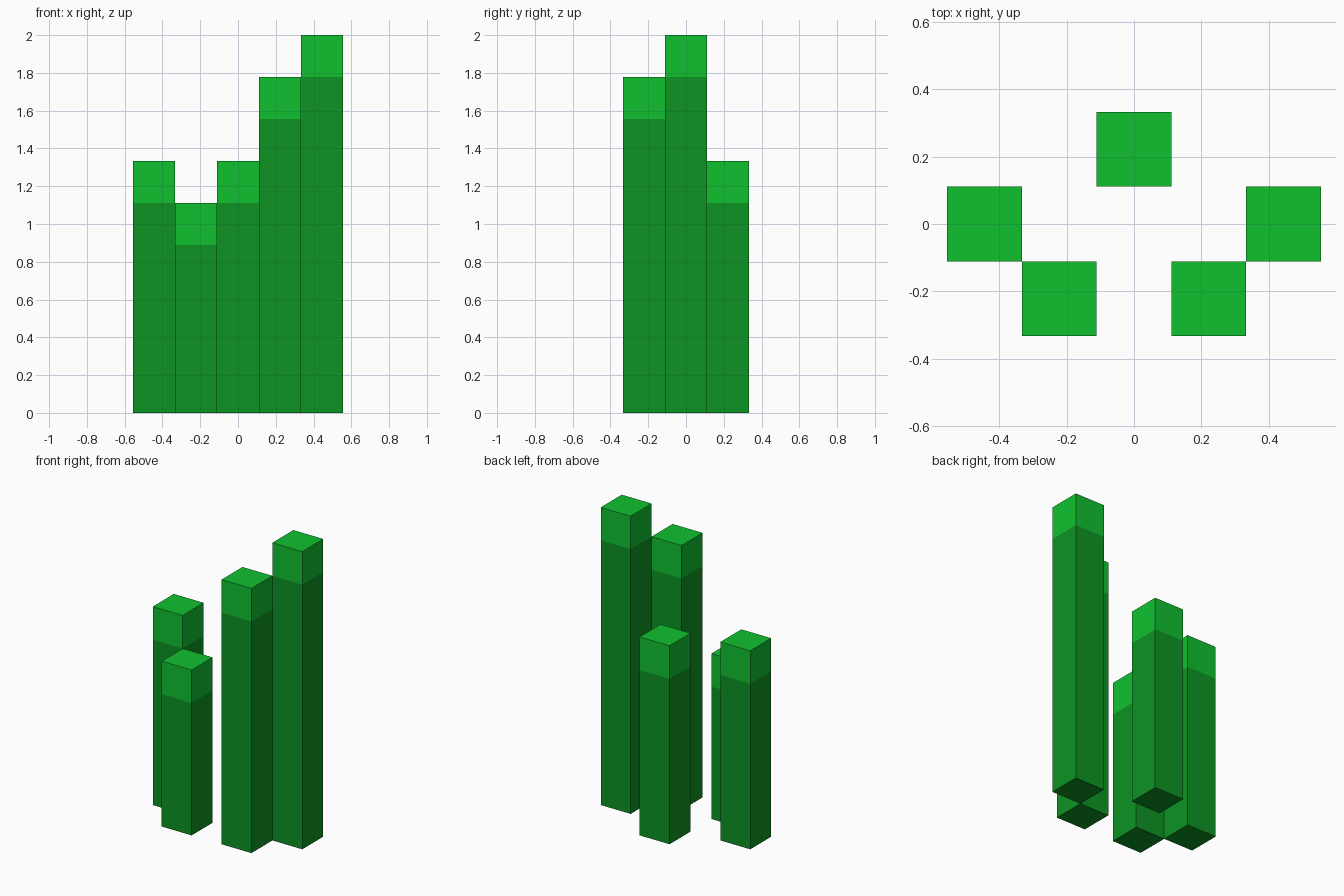
import bpy
import bmesh
from mathutils import Matrix, Vector

cube = bpy.data.objects.get("Cube")
if cube:
    bpy.data.objects.remove(cube, do_unlink=True)

U = 2 / 9  # one block


def make_material(name, color):
    mat = bpy.data.materials.new(name)
    mat.diffuse_color = color
    mat.use_nodes = True
    node = next(n for n in mat.node_tree.nodes if n.type == 'BSDF_PRINCIPLED')
    node.inputs["Base Color"].default_value = color
    return mat


dark_green = make_material("dark green", (0.004, 0.296, 0.017, 1))
bright_green = make_material("bright green", (0.005, 0.535, 0.028, 1))


def make_stalk(name, col, row, blocks):
    """Square stalk standing on the ground, with its top block brighter."""
    height = blocks * U
    bm = bmesh.new()
    bmesh.ops.create_cube(bm, size=1, matrix=Matrix.Translation((0, 0, height / 2))
                          @ Matrix.Diagonal((U, U, height, 1)))
    # Cut the sides one block below the top
    bmesh.ops.bisect_plane(bm, geom=bm.verts[:] + bm.edges[:] + bm.faces[:],
                           plane_co=Vector((0, 0, height - U)), plane_no=Vector((0, 0, 1)))
    for face in bm.faces:
        face.material_index = int(face.calc_center_median().z > height - U)
    mesh = bpy.data.meshes.new(name)
    bm.to_mesh(mesh)
    bm.free()
    mesh.materials.append(dark_green)
    mesh.materials.append(bright_green)
    obj = bpy.data.objects.new(name, mesh)
    obj.location = (col * U, row * U, 0)
    bpy.context.collection.objects.link(obj)


# Stalks: name, column, row, height in blocks
for stalk in [
    ("stalk_outer_right", -2, 0, 6),
    ("stalk_front_right", -1, -1, 5),
    ("stalk_back", 0, 1, 6),
    ("stalk_front_left", 1, -1, 8),
    ("stalk_outer_left", 2, 0, 9),
]:
    make_stalk(*stalk)
